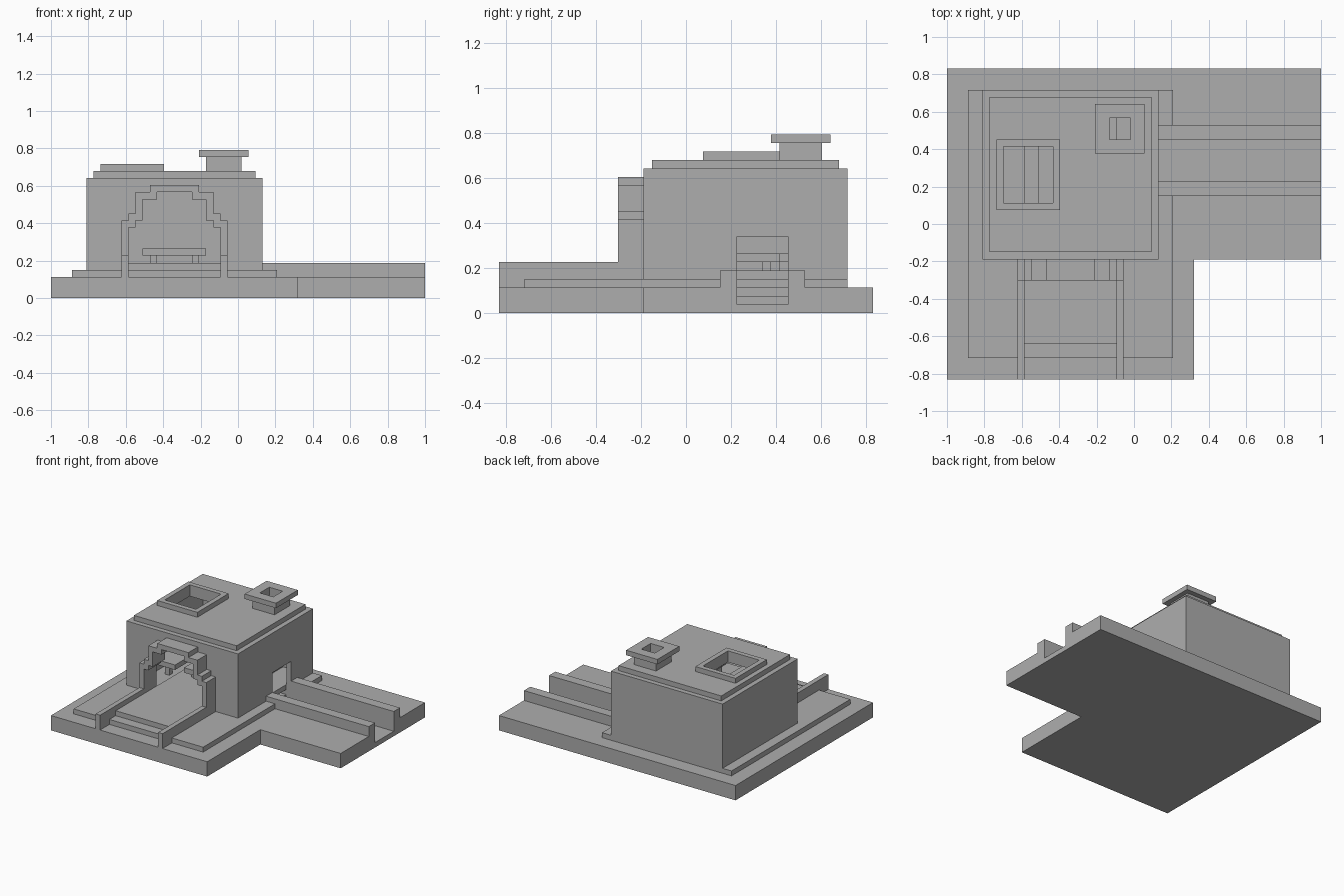
import bpy

U = 2 / 53                      # one block
NX, NY = 53, 44                 # footprint in blocks

cube = bpy.data.objects.get("Cube")
if cube:
    bpy.data.objects.remove(cube, do_unlink=True)

stone = bpy.data.materials.new("stone_grey")
stone.use_nodes = True
stone.diffuse_color = (0.42, 0.42, 0.42, 1)
stone.node_tree.nodes["Principled BSDF"].inputs["Base Color"].default_value = (0.42, 0.42, 0.42, 1)


def prism(name, outline, axis, lo, hi):
    """Extrude a 2D outline along z (plan outline) or y (front outline)."""
    def place(p, t):
        x, y, z = (p[0], p[1], t) if axis == "z" else (p[0], t, p[1])
        return ((x - NX / 2) * U, (y - NY / 2) * U, z * U)
    n = len(outline)
    verts = [place(p, lo) for p in outline] + [place(p, hi) for p in outline]
    faces = [tuple(range(n))[::-1], tuple(range(n, 2 * n))]
    faces += [(i, (i + 1) % n, n + (i + 1) % n, n + i) for i in range(n)]
    if axis == "y":
        faces = [f[::-1] for f in faces]
    mesh = bpy.data.meshes.new(name)
    mesh.from_pydata(verts, [], faces)
    mesh.materials.append(stone)
    obj = bpy.data.objects.new(name, mesh)
    bpy.context.collection.objects.link(obj)
    return obj


def box(name, x, y, z):
    outline = [(x[0], y[0]), (x[1], y[0]), (x[1], y[1]), (x[0], y[1])]
    return prism(name, outline, "z", *z)


def as_cutter(obj):
    obj.hide_render = True
    obj.hide_set(True)
    obj.display_type = 'WIRE'
    return obj


def cut(obj, *cutters):
    for c in cutters:
        mod = obj.modifiers.new("cut", 'BOOLEAN')
        mod.operation = 'DIFFERENCE'
        mod.solver = 'EXACT'
        mod.object = c


def stepped(steps, foot):
    """Symmetric stepped arch outline from (left x, top z) pairs."""
    left, z = [], foot
    for x, top in steps:
        left += [(x, z), (x, top)]
        z = top
    right = [(35 - x, h) for x, h in reversed(left)]
    return (left + right)[::-1]


# Cutters
arch_hole = as_cutter(prism("arch_cutter", stepped([(11, 10), (12, 11), (13, 14), (15, 15)], 4), "y", 13, 18.5))
room = as_cutter(box("room_cutter", (6, 29), (18, 40), (4, 16.7)))
trench = as_cutter(box("trench_cutter", (28.9, 54), (28, 34), (1, 9)))
landing = as_cutter(box("landing_cutter", (24, 29.1), (28, 34), (2, 8)))
skylight = as_cutter(box("skylight_cutter", (8, 15), (25, 33), (16, 22)))
flue = as_cutter(box("flue_cutter", (23, 26), (34, 37), (16, 22)))

# Ground slab and the low terrace on it
ground = prism("ground_slab", [(0, 0), (35, 0), (35, 17), (53, 17), (53, 44), (0, 44)], "z", 0, 3)
terrace = box("terrace", (3, 32), (3, 41), (3, 4))
for slab in (ground, terrace):
    cut(slab, trench, landing)

# House shell, roof, skylight curb, chimney
house = box("house_walls", (5, 30), (17, 41), (3, 17))
cut(house, room, arch_hole, trench, skylight, flue)
roof = box("roof_slab", (6, 29), (18, 40), (17, 18))
cut(roof, skylight, flue)
cut(box("skylight_curb", (7, 16), (24, 34), (18, 19)), skylight)
cut(box("chimney_stem", (22, 27), (33, 38), (18, 20)), flue)
cut(box("chimney_cap", (21, 28), (32, 39), (20, 21)), flue)

# Front porch arch, raised walkway and its side walls
porch = prism("porch_arch", stepped([(10, 11), (11, 12), (12, 15), (14, 16)], 3), "y", 14, 17)
cut(porch, arch_hole)
box("walkway", (11, 24), (5, 40), (4, 5))
for side, x in (("right", 10), ("left", 24)):
    box(f"{side}_walkway_wall", (x, x + 1), (0, 14), (3, 6))

# Low walls along the side trench
for side, y in (("front", 26), ("back", 34)):
    box(f"{side}_trench_wall", (30, 53), (y, y + 2), (3, 5))

# Furniture inside
box("table_top", (13, 22), (24, 33), (6, 7))
for x in (14, 20):
    for y in (25, 31):
        box("table_leg", (x, x + 1), (y, y + 1), (5, 6))
box("bench_top", (6, 11), (24, 34), (6, 7))
for y in (25, 32):
    box("bench_leg", (8, 9), (y, y + 1), (4, 6))
